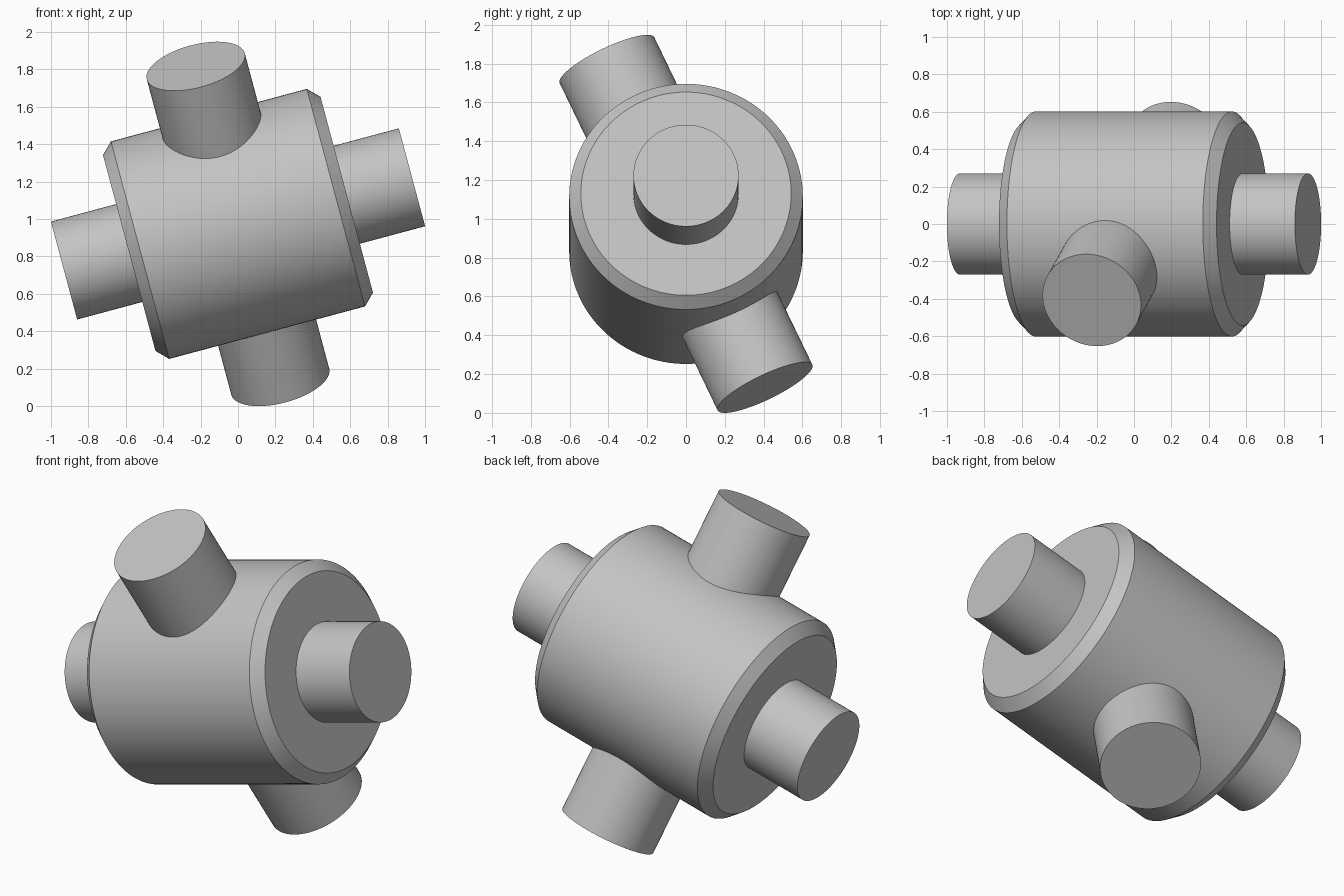
import bpy
import bmesh
from math import radians
from mathutils import Matrix, Vector

cube = bpy.data.objects.get("Cube")
if cube:
    bpy.data.objects.remove(cube, do_unlink=True)

SEGMENTS = 128
CENTRE = Vector((0, 0, 0.974))
BODY_R, BODY_HALF, CHAMFER = 0.602, 0.602, 0.06
SHAFT_R, SHAFT_HALF = 0.271, 0.963

grey = bpy.data.materials.new("light grey")
colour = (0.55, 0.55, 0.55, 1)
grey.use_nodes = True
grey.diffuse_color = colour
grey.node_tree.nodes["Principled BSDF"].inputs["Base Color"].default_value = colour

# Body axis rises toward +x; the cross shaft is square to it and leans forward
tilt = Matrix.Rotation(radians(-15), 4, 'Y')
along_body = tilt @ Matrix.Rotation(radians(90), 4, 'Y')
across_body = tilt @ Matrix.Rotation(radians(25), 4, 'X')


def cylinder(name, radius, half, rotation, chamfer=0):
    """Solid cylinder centred on the model, with optional chamfered rims."""
    bm = bmesh.new()
    bmesh.ops.create_cone(bm, cap_ends=True, segments=SEGMENTS,
                          radius1=radius, radius2=radius, depth=2 * half)
    if chamfer:
        rims = [e for e in bm.edges if any(len(f.verts) > 4 for f in e.link_faces)]
        bmesh.ops.bevel(bm, geom=rims, offset=chamfer, segments=1, affect='EDGES')
    mesh = bpy.data.meshes.new(name)
    bm.to_mesh(mesh)
    bm.free()
    mesh.materials.append(grey)
    obj = bpy.data.objects.new(name, mesh)
    obj.matrix_world = Matrix.Translation(CENTRE) @ rotation
    bpy.context.collection.objects.link(obj)
    bpy.ops.object.select_all(action='DESELECT')
    obj.select_set(True)
    bpy.context.view_layer.objects.active = obj
    bpy.ops.object.shade_smooth_by_angle(angle=radians(30))
    return obj


# Chamfered drum with two shafts passing through it
cylinder("body", BODY_R, BODY_HALF, along_body, CHAMFER)
cylinder("axle", SHAFT_R, SHAFT_HALF, along_body)
cylinder("cross_shaft", SHAFT_R, SHAFT_HALF, across_body)
